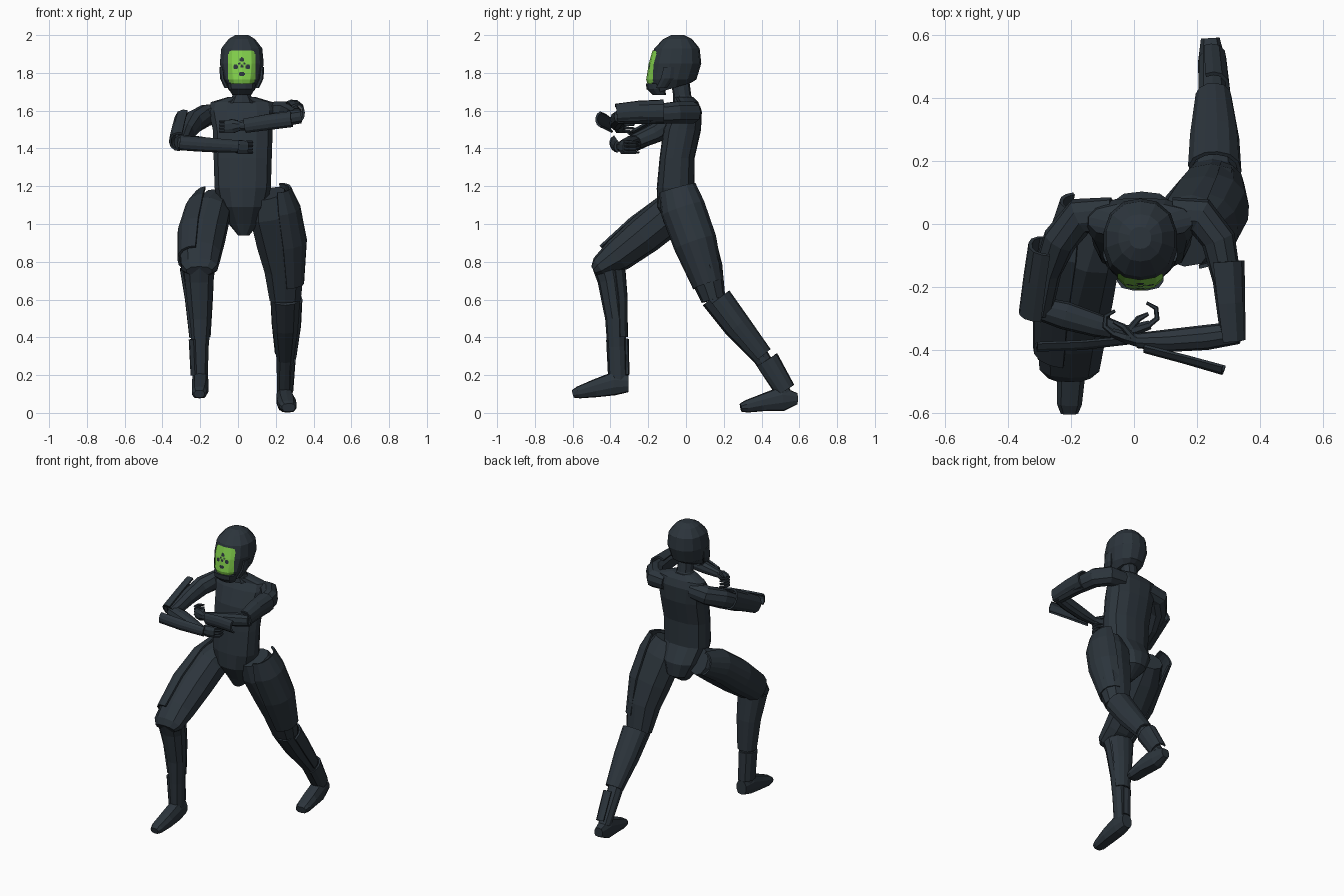
import bpy, bmesh, math
from mathutils import Vector
from mathutils.bvhtree import BVHTree


def material(name, rgb):
    m = bpy.data.materials.new(name)
    m.diffuse_color = (*rgb, 1)
    return m


DARK = material("dark slate", (0.025, 0.035, 0.045))
GREEN = material("visor green", (0.22, 0.62, 0.07))
X, Z = Vector((1, 0, 0)), Vector((0, 0, 1))


def finish(name, bm, mats=(DARK,)):
    me = bpy.data.meshes.new(name)
    bm.to_mesh(me)
    bm.free()
    ob = bpy.data.objects.new(name, me)
    bpy.context.collection.objects.link(ob)
    for m in mats:
        me.materials.append(m)
    return ob


def loft(name, rings, ref=X, n=10, p=2.3, level=False, arc=None, tilt=None):
    """Skin rings (x, y, z, half_u, half_v); an arc in degrees gives a thin shell."""
    bm = bmesh.new()
    pts = [Vector(r[:3]) for r in rings]
    a0, a1 = arc or (0, 360)
    cnt = n if not arc else n + 1
    loops = []
    for i, r in enumerate(rings):
        t = Z if level else (pts[min(i + 1, len(pts) - 1)] - pts[max(i - 1, 0)]).normalized()
        u = (ref - t * ref.dot(t)).normalized()
        v = t.cross(u)
        loop = []
        for k in range(cnt):
            a = math.radians(a0 + (a1 - a0) * (k + (0 if arc else 0.5)) / n)
            c, s = math.cos(a), math.sin(a)
            q = (abs(c) ** p + abs(s) ** p) ** (-1 / p)
            co = pts[i] + u * c * q * r[3] + v * s * q * r[4]
            if tilt:
                co = tilt(co)
            loop.append(bm.verts.new(co))
        loops.append(loop)
    for A, B in zip(loops, loops[1:]):
        for k in range(cnt if not arc else cnt - 1):
            j = (k + 1) % cnt
            bm.faces.new((A[k], A[j], B[j], B[k]))
    if not arc:
        bm.faces.new(loops[0])
        bm.faces.new(loops[-1])
    bmesh.ops.recalc_face_normals(bm, faces=bm.faces)
    ob = finish(name, bm)
    if arc:
        mod = ob.modifiers.new("thickness", "SOLIDIFY")
        mod.thickness = 0.012
        mod.offset = 0
    return ob


# Torso and neck
loft("torso", [(.03, -.03, .94, .03, .04), (.03, 0, 1.0, .08, .1), (.025, -.025, 1.09, .125, .128),
               (.025, -.055, 1.19, .15, .1), (.025, -.047, 1.35, .155, .093), (.025, -.02, 1.5, .16, .1),
               (.02, .003, 1.6, .175, .08), (.02, .01, 1.645, .165, .055),
               (.02, -.01, 1.672, .075, .05)], n=14, p=2.6, level=True)
loft("neck", [(.02, -.01, 1.64, .075, .06), (.02, -.02, 1.68, .05, .048),
              (.02, -.035, 1.78, .05, .05)], level=True)

# Helmet, with its lower edge dropping towards the chin


def jaw(co):
    if co.z < 1.74:
        co.z += (co.y + .06) * .3
    return co


head = loft("helmet", [(.02, -.075, 1.722, .07, .105), (.02, -.075, 1.765, .1, .13),
                       (.02, -.055, 1.85, .118, .136), (.02, -.048, 1.93, .11, .12),
                       (.02, -.044, 1.98, .07, .075), (.02, -.044, 2.0, .035, .035)],
            n=14, level=True, tilt=jaw)
loft("chin_guard", [(.02, -.14, 1.682, .05, .035), (.02, -.16, 1.715, .07, .05),
                    (.02, -.17, 1.745, .075, .042)], n=12, p=2.8, level=True)
for side, name in ((-1, "right"), (1, "left")):
    loft(name + "_cheek_guard", [(.02 + side * .107, -.09, 1.83, .012, .03),
                                 (.02 + side * .102, -.10, 1.77, .014, .035),
                                 (.02 + side * .08, -.13, 1.72, .012, .03)], n=8, level=True)

# Visor: thin rounded plate laid on the helmet front, dark spots by face position
hb = bmesh.new()
hb.from_mesh(head.data)
tree = BVHTree.FromBMesh(hb)
bm = bmesh.new()
NX, NZ, W, H, CX, CZ = 36, 44, .072, .087, .02, 1.832
grid = []
for i in range(NX + 1):
    col = []
    for j in range(NZ + 1):
        x, z = CX + W * (2 * i / NX - 1), CZ + H * (2 * j / NZ - 1)
        hit = tree.ray_cast(Vector((x, -1, z)), Vector((0, 1, 0)))[0]
        col.append(bm.verts.new((x, (hit.y if hit else -.19) - .006, z)))
    grid.append(col)
spots = [(0, .038, .012), (-.031, 0, .013), (.031, 0, .013), (-.004, -.038, .011),
         (.004, -.038, .011), (0, .003, .009), (-.013, .017, .006), (.013, .017, .006)]
for i in range(NX):
    for j in range(NZ):
        dx, dz = W * ((2 * i + 1) / NX - 1), H * ((2 * j + 1) / NZ - 1)
        if abs(dx / W) ** 7 + abs(dz / H) ** 7 > 1:
            continue
        f = bm.faces.new((grid[i][j], grid[i + 1][j], grid[i + 1][j + 1], grid[i][j + 1]))
        f.material_index = int(any(math.hypot(dx - a, dz - b) < r for a, b, r in spots))
bmesh.ops.delete(bm, geom=[v for v in bm.verts if not v.link_faces], context="VERTS")
finish("visor", bm, (GREEN, DARK))
hb.free()

# Right leg, stepping forward
loft("right_thigh", [(-.11, .02, 1.11, .08, .085), (-.15, -.09, 1.05, .11, .11),
                     (-.185, -.22, .945, .122, .106), (-.2, -.36, .835, .11, .09),
                     (-.205, -.455, .77, .098, .06), (-.205, -.485, .75, .07, .03)])
loft("right_thigh_guard", [(-.16, .07, 1.13, .07, .07), (-.165, -.07, 1.07, .11, .1),
                           (-.188, -.23, .945, .127, .106), (-.205, -.4, .81, .11, .09)],
     arc=(100, 245), n=7)
loft("right_shin", [(-.205, -.42, .79, .088, .08), (-.205, -.40, .7, .078, .068),
                    (-.2, -.372, .5, .06, .056), (-.2, -.367, .35, .046, .05), (-.2, -.36, .15, .04, .048)])
loft("right_calf_guard", [(-.215, -.405, .77, .088, .078), (-.205, -.38, .6, .07, .066),
                          (-.2, -.37, .4, .052, .056)], arc=(160, 340), n=7)
loft("right_ankle_guard", [(-.205, -.367, .39, .05, .058), (-.2, -.36, .2, .045, .055)], arc=(120, 300), n=6)
loft("right_foot", [(-.2, -.305, .155, .036, .045), (-.2, -.38, .155, .045, .062),
                    (-.2, -.48, .13, .045, .048), (-.205, -.57, .108, .04, .032),
                    (-.205, -.6, .1, .028, .02)], p=3.2)

# Left leg, stretched back
loft("left_thigh", [(.16, -.05, 1.16, .09, .09), (.185, -.015, 1.06, .127, .115),
                    (.225, .05, .9, .128, .11), (.245, .1, .76, .108, .096), (.25, .145, .6, .085, .065)])
loft("left_thigh_guard", [(.2, -.045, 1.19, .075, .095), (.205, -.015, 1.08, .12, .115),
                          (.228, .05, .9, .132, .112), (.25, .12, .68, .095, .08)], arc=(-75, 85), n=7)
loft("left_shin", [(.25, .14, .61, .08, .065), (.25, .26, .46, .07, .065),
                   (.25, .4, .29, .047, .045), (.245, .52, .1, .04, .04)])
loft("left_calf_guard", [(.255, .165, .6, .08, .075), (.255, .27, .46, .073, .07),
                         (.252, .4, .3, .052, .055)], arc=(-165, 25), n=7)
loft("left_ankle_guard", [(.252, .425, .28, .047, .062), (.245, .525, .12, .042, .05)],
     arc=(-120, 60), n=6)
loft("left_foot", [(.242, .59, .075, .03, .03), (.247, .51, .075, .045, .066),
                   (.258, .4, .053, .05, .045), (.265, .32, .034, .045, .033),
                   (.268, .29, .028, .035, .022)], p=3.2)

# Arms, bent across the chest, with curved outer guards
loft("left_upper_arm", [(.12, .03, 1.59, .052, .055), (.21, .025, 1.59, .06, .06),
                        (.268, -.05, 1.59, .06, .055), (.295, -.18, 1.58, .052, .045),
                        (.31, -.36, 1.57, .042, .035)], ref=Z)
loft("left_upper_arm_guard", [(.29, -.12, 1.595, .058, .055), (.3, -.25, 1.595, .052, .047),
                              (.31, -.37, 1.585, .046, .038)], ref=Z, arc=(180, 400), n=7)
loft("left_forearm", [(.33, -.345, 1.57, .038, .036), (.23, -.36, 1.555, .042, .04),
                      (.11, -.37, 1.535, .038, .036), (.01, -.37, 1.52, .026, .024)], ref=Z)
loft("left_forearm_guard", [(.29, -.435, 1.555, .04, .04), (.17, -.405, 1.54, .04, .035),
                            (.04, -.375, 1.52, .036, .03)], ref=Z, arc=(205, 335), n=5)
loft("right_upper_arm", [(-.07, .03, 1.59, .052, .055), (-.17, .025, 1.575, .058, .06),
                         (-.235, -.05, 1.54, .06, .055), (-.275, -.15, 1.485, .052, .045),
                         (-.3, -.28, 1.43, .042, .04)], ref=Z)
loft("right_upper_arm_guard", [(-.28, -.07, 1.545, .062, .05), (-.295, -.17, 1.495, .056, .05),
                               (-.31, -.285, 1.435, .05, .05)], ref=Z, arc=(-20, 180), n=7)
loft("right_forearm", [(-.31, -.265, 1.43, .04, .036), (-.22, -.29, 1.425, .042, .045),
                       (-.12, -.32, 1.415, .037, .038), (-.03, -.345, 1.41, .025, .025)], ref=Z)
loft("right_forearm_guard", [(-.31, -.36, 1.43, .036, .04), (-.17, -.355, 1.42, .036, .04),
                             (.0, -.345, 1.41, .03, .03)], ref=Z, arc=(25, 155), n=5)

# Hands: palm, four curled fingers and a thumb, mirrored by the sign of s
for name, s, wx, wy, wz in (("left", -1, .015, -.37, 1.52), ("right", 1, -.035, -.345, 1.41)):
    loft(name + "_palm", [(wx, wy, wz, .024, .022), (wx + s * .04, wy + .01, wz - .003, .038, .02),
                          (wx + s * .085, wy + .025, wz - .005, .036, .015)], ref=Z, n=8)
    for k in range(4):
        z = wz + .023 - .018 * k
        loft("%s_finger_%d" % (name, k + 1),
             [(wx + s * .08, wy + .022, z, .009, .009), (wx + s * .108, wy + .045, z, .009, .009),
              (wx + s * .105, wy + .078, z, .008, .008), (wx + s * .075, wy + .095, z, .005, .005)],
             ref=Z, n=6)
    loft(name + "_thumb", [(wx + s * .02, wy + .01, wz + .02, .011, .011),
                           (wx + s * .05, wy + .045, wz + .026, .01, .01),
                           (wx + s * .08, wy + .06, wz + .02, .006, .006)], ref=Z, n=6)
